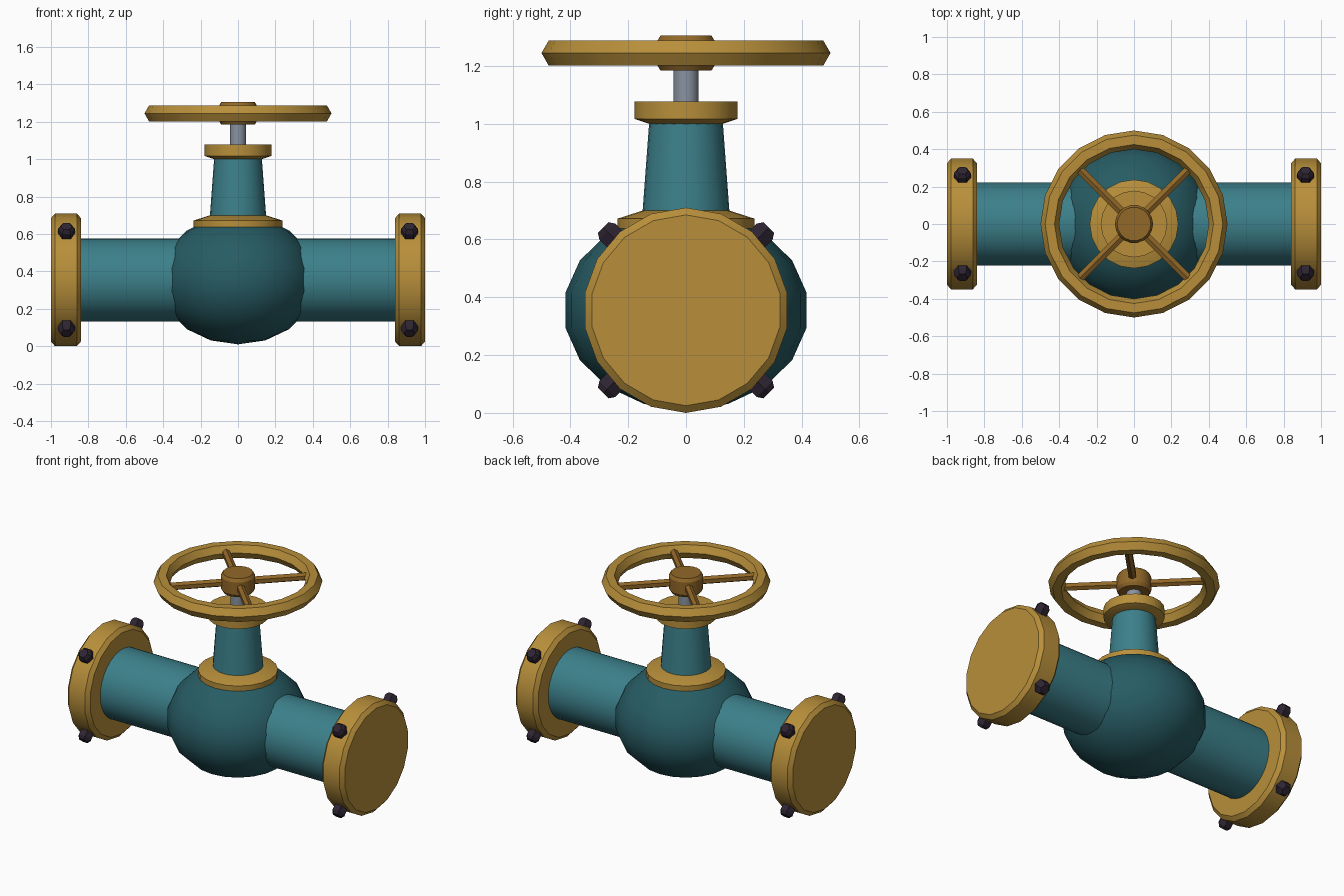
import bpy
import bmesh
from math import sin, cos, pi, radians
from mathutils import Matrix

cube = bpy.data.objects.get("Cube")
if cube:
    bpy.data.objects.remove(cube)

AXIS_Z = 0.355    # height of the pipe axis
WHEEL_Z = 1.245   # height of the handwheel


def material(name, color):
    mat = bpy.data.materials.new(name)
    mat.use_nodes = True
    mat.diffuse_color = (*color, 1)
    mat.node_tree.nodes["Principled BSDF"].inputs["Base Color"].default_value = (*color, 1)
    return mat


gold = material("brass", (0.48, 0.275, 0.043))
brown = material("dark_brass", (0.287, 0.138, 0.021))
teal = material("teal_paint", (0.045, 0.215, 0.255))
dark_teal = material("dark_teal_paint", (0.02, 0.107, 0.127))
steel = material("grey_steel", (0.25, 0.29, 0.35))
black = material("dark_bolt_metal", (0.027, 0.018, 0.032))


def lathe(name, profile, sides, mat, matrix=Matrix(), closed=False):
    """Spin (radius, height) points about z; ends are capped unless the profile is a closed loop."""
    bm = bmesh.new()
    rings = []
    for r, z in profile:
        count = 1 if r < 1e-5 else sides
        rings.append([bm.verts.new((r * cos(2 * pi * i / sides), r * sin(2 * pi * i / sides), z))
                      for i in range(count)])
    pairs = list(zip(rings, rings[1:]))
    if closed:
        pairs.append((rings[-1], rings[0]))
    for a, b in pairs:
        for i in range(sides):
            j = (i + 1) % sides
            loop = [a[i % len(a)], a[j % len(a)], b[j % len(b)], b[i % len(b)]]
            bm.faces.new(list(dict.fromkeys(loop)))
    if not closed:
        for ring in (rings[0], rings[-1]):
            if len(ring) > 2:
                bm.faces.new(ring)
    bmesh.ops.recalc_face_normals(bm, faces=bm.faces)
    mesh = bpy.data.meshes.new(name)
    bm.to_mesh(mesh)
    bm.free()
    mesh.materials.append(mat)
    obj = bpy.data.objects.new(name, mesh)
    bpy.context.collection.objects.link(obj)
    obj.matrix_world = matrix
    bpy.ops.object.select_all(action='DESELECT')
    obj.select_set(True)
    bpy.context.view_layer.objects.active = obj
    bpy.ops.object.shade_smooth_by_angle(angle=radians(30))
    return obj


along_x = Matrix.Translation((0, 0, AXIS_Z)) @ Matrix.Rotation(pi / 2, 4, 'Y')

# Rounded valve body, slightly squashed
body = [(0.424 * sin(pi * i / 9), -0.345 * cos(pi * i / 9)) for i in range(10)]
lathe("valve_body", body, 20, dark_teal, Matrix.Translation((0, 0, AXIS_Z)))

# Straight pipe through the body
lathe("pipe", [(0.222, -0.86), (0.222, 0.86)], 32, teal, along_x)

# End flanges with four radial bolts each
flange = [(0.33, 0.84), (0.355, 0.862), (0.355, 0.978), (0.33, 1.0)]
bolt = [(0.045, 0.32), (0.045, 0.385), (0.03, 0.405)]
for side, label in ((1, "left"), (-1, "right")):
    lathe(label + "_flange", [(r, side * x) for r, x in flange], 18, gold, along_x)
    for k in range(4):
        place = (Matrix.Translation((side * 0.917, 0, AXIS_Z))
                 @ Matrix.Rotation(pi / 4 + k * pi / 2, 4, 'X'))
        lathe(f"{label}_bolt_{k + 1}", bolt, 6, black, place)

# Bonnet: base ring, tapered neck, collar and stem
lathe("bonnet_ring", [(0.237, 0.638), (0.237, 0.672), (0.15, 0.7)], 20, gold)
lathe("bonnet_neck", [(0.153, 0.66), (0.127, 1.01)], 24, teal)
lathe("bonnet_collar", [(0.127, 1.0), (0.178, 1.017), (0.178, 1.078)], 20, gold)
lathe("stem", [(0.044, 1.06), (0.044, 1.22)], 16, steel)

# Handwheel: hub, six-sided rim and four spokes
at_wheel = Matrix.Translation((0, 0, WHEEL_Z))
lathe("wheel_hub", [(0.09, -0.06), (0.102, -0.04), (0.102, 0.04), (0.09, 0.06)], 18, brown, at_wheel)
rim = [(0.45 + 0.05 * cos(i * pi / 3), 0.05 * sin(i * pi / 3)) for i in range(6)]
lathe("wheel_rim", rim, 20, gold, at_wheel, closed=True)
for k in range(4):
    turn = Matrix.Rotation(pi / 4 + k * pi / 2, 4, 'Z') @ Matrix.Rotation(pi / 2, 4, 'Y')
    lathe(f"wheel_spoke_{k + 1}", [(0.025, 0.08), (0.025, 0.43)], 6, brown, at_wheel @ turn)
